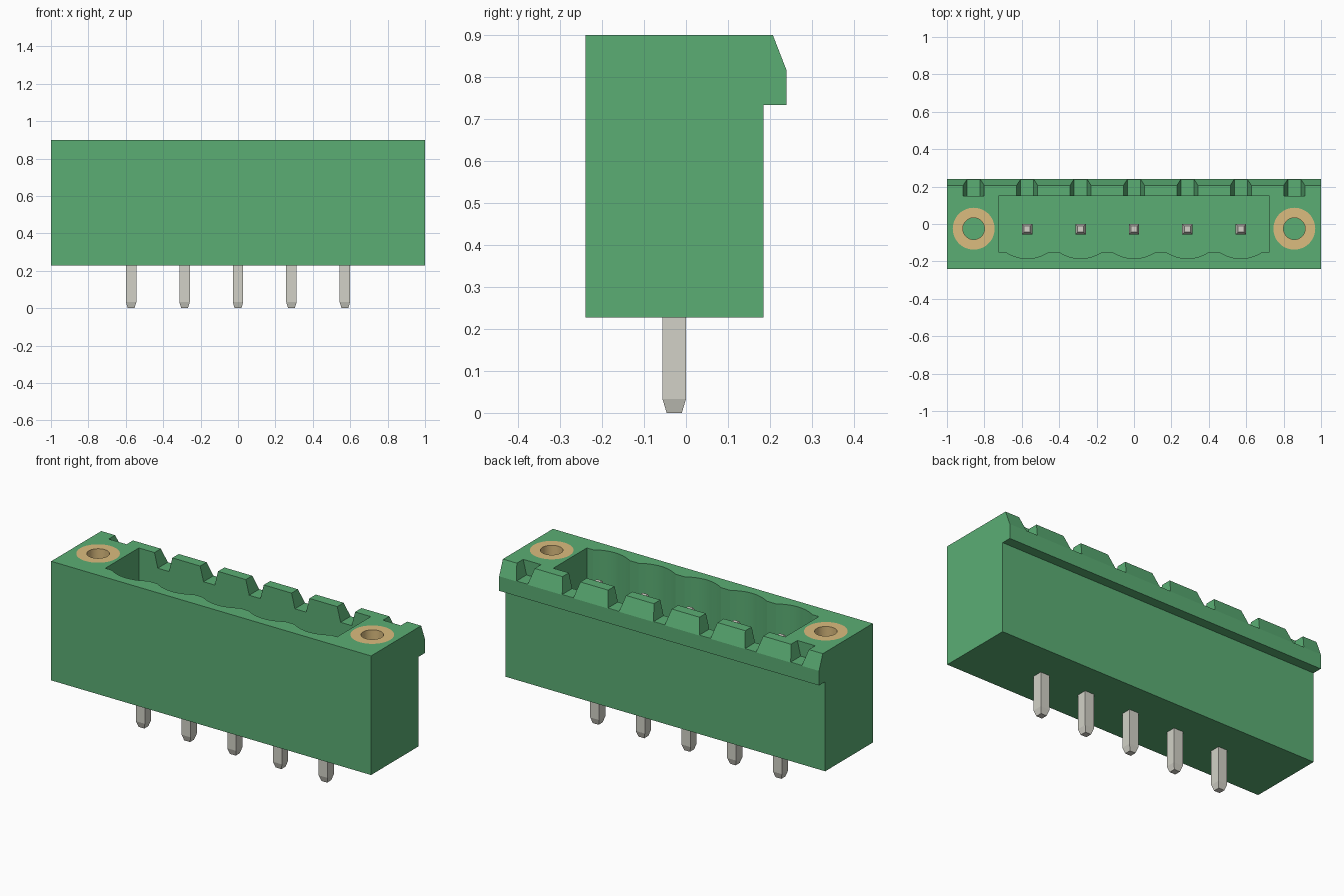
import bpy, bmesh, math
from mathutils import Vector

if "Cube" in bpy.data.objects:
    bpy.data.objects.remove(bpy.data.objects["Cube"], do_unlink=True)

PITCH = 2 / 7
TOP, BASE = 0.90, 0.227
PINS = [PITCH * i for i in range(-2, 3)]
INSERT_Y = -0.025


def linear(c):
    return c / 12.92 if c <= 0.04045 else ((c + 0.055) / 1.055) ** 2.4


def material(name, srgb):
    col = (*[linear(c) for c in srgb], 1)
    m = bpy.data.materials.new(name)
    m.use_nodes = True
    m.diffuse_color = col
    bsdf = next(n for n in m.node_tree.nodes if n.type == 'BSDF_PRINCIPLED')
    bsdf.inputs["Base Color"].default_value = col
    return m


green = material("green plastic", (0.355, 0.68, 0.455))
brass = material("brass", (0.859, 0.738, 0.496))
steel = material("grey metal", (0.824, 0.820, 0.781))


def finish(name, bm, mat):
    bmesh.ops.recalc_face_normals(bm, faces=bm.faces)
    me = bpy.data.meshes.new(name)
    bm.to_mesh(me)
    bm.free()
    me.materials.append(mat)
    ob = bpy.data.objects.new(name, me)
    bpy.context.collection.objects.link(ob)
    return ob


def add_prism(bm, points, direction):
    """Extrude a closed outline along a direction."""
    face = bm.faces.new([bm.verts.new(p) for p in points])
    ext = bmesh.ops.extrude_face_region(bm, geom=[face], use_keep_orig=True)
    moved = [v for v in ext["geom"] if isinstance(v, bmesh.types.BMVert)]
    bmesh.ops.translate(bm, verts=moved, vec=Vector(direction))


def smooth(ob, degrees):
    bpy.ops.object.select_all(action='DESELECT')
    ob.select_set(True)
    bpy.context.view_layer.objects.active = ob
    bpy.ops.object.shade_smooth_by_angle(angle=math.radians(degrees))


# Housing: side profile with the overhanging chamfered lip
profile = [(-0.24, BASE), (0.185, BASE), (0.185, 0.733), (0.24, 0.733),
           (0.24, 0.815), (0.207, TOP), (-0.24, TOP)]
bm = bmesh.new()
add_prism(bm, [(-1, y, z) for y, z in profile], (2, 0, 0))
housing = finish("housing", bm, green)

# Cavity cutter with one scallop per pin on the front wall
outline = [(-0.725, 0.15), (-0.725, -0.15)]
for x in PINS:
    for i in range(13):
        t = i / 6 - 1
        outline.append((x + 0.115 * t, -0.15 - 0.035 * (1 - t * t)))
outline += [(0.725, -0.15), (0.725, 0.15)]
bm = bmesh.new()
add_prism(bm, [(x, y, 0.375) for x, y in outline], (0, 0, 0.7))
cavity = finish("cavity_cutter", bm, green)

# Tapered slots along the rear lip
bm = bmesh.new()
for i in range(-3, 4):
    x = PITCH * i
    start = 0.15 if abs(i) == 3 else 0.12
    trapezoid = [(-0.035, 0.817), (0.035, 0.817), (0.066, 0.94), (-0.066, 0.94)]
    add_prism(bm, [(x + dx, start, z) for dx, z in trapezoid], (0, 0.2, 0))
slots = finish("slot_cutter", bm, green)

# Round holes for the threaded inserts
INSERT_BOTTOM = 0.50
ring = [(math.cos(math.tau * i / 48), math.sin(math.tau * i / 48)) for i in range(48)]
bm = bmesh.new()
for s in (-1, 1):
    add_prism(bm, [(s * 3 * PITCH + 0.112 * c, INSERT_Y + 0.112 * n, INSERT_BOTTOM)
                   for c, n in ring], (0, 0, 0.6))
holes = finish("hole_cutter", bm, green)

# Cut the housing
bpy.context.view_layer.objects.active = housing
for cutter in (cavity, slots, holes):
    mod = housing.modifiers.new(cutter.name, 'BOOLEAN')
    mod.operation, mod.solver, mod.object = 'DIFFERENCE', 'EXACT', cutter
    cutter.hide_render = True
    bpy.ops.object.modifier_apply(modifier=mod.name)
for cutter in (cavity, slots, holes):
    bpy.data.objects.remove(cutter, do_unlink=True)
smooth(housing, 20)

# Brass threaded inserts: tubes flush with the top
for side, s in (("left", 1), ("right", -1)):
    bm = bmesh.new()
    loops = [[bm.verts.new((s * 3 * PITCH + r * c, INSERT_Y + r * n, z)) for c, n in ring]
             for r, z in ((0.112, INSERT_BOTTOM), (0.112, TOP), (0.058, TOP), (0.058, INSERT_BOTTOM))]
    for k in range(4):
        a, b = loops[k], loops[(k + 1) % 4]
        for i in range(48):
            j = (i + 1) % 48
            bm.faces.new((a[i], a[j], b[j], b[i]))
    smooth(finish("threaded_insert_" + side, bm, brass), 30)

# Square contact pins with tapered ends
for i, x in enumerate(PINS):
    bm = bmesh.new()
    levels = [(0.018, 0), (0.028, 0.033), (0.028, 0.767), (0.016, 0.80)]
    rows = [[bm.verts.new((x + h * a, -0.028 + h * b, z))
             for a, b in ((-1, -1), (1, -1), (1, 1), (-1, 1))] for h, z in levels]
    for lo, hi in zip(rows, rows[1:]):
        for k in range(4):
            m = (k + 1) % 4
            bm.faces.new((lo[k], lo[m], hi[m], hi[k]))
    bm.faces.new(rows[0])
    bm.faces.new(rows[-1])
    finish(f"contact_pin_{i + 1}", bm, steel)
